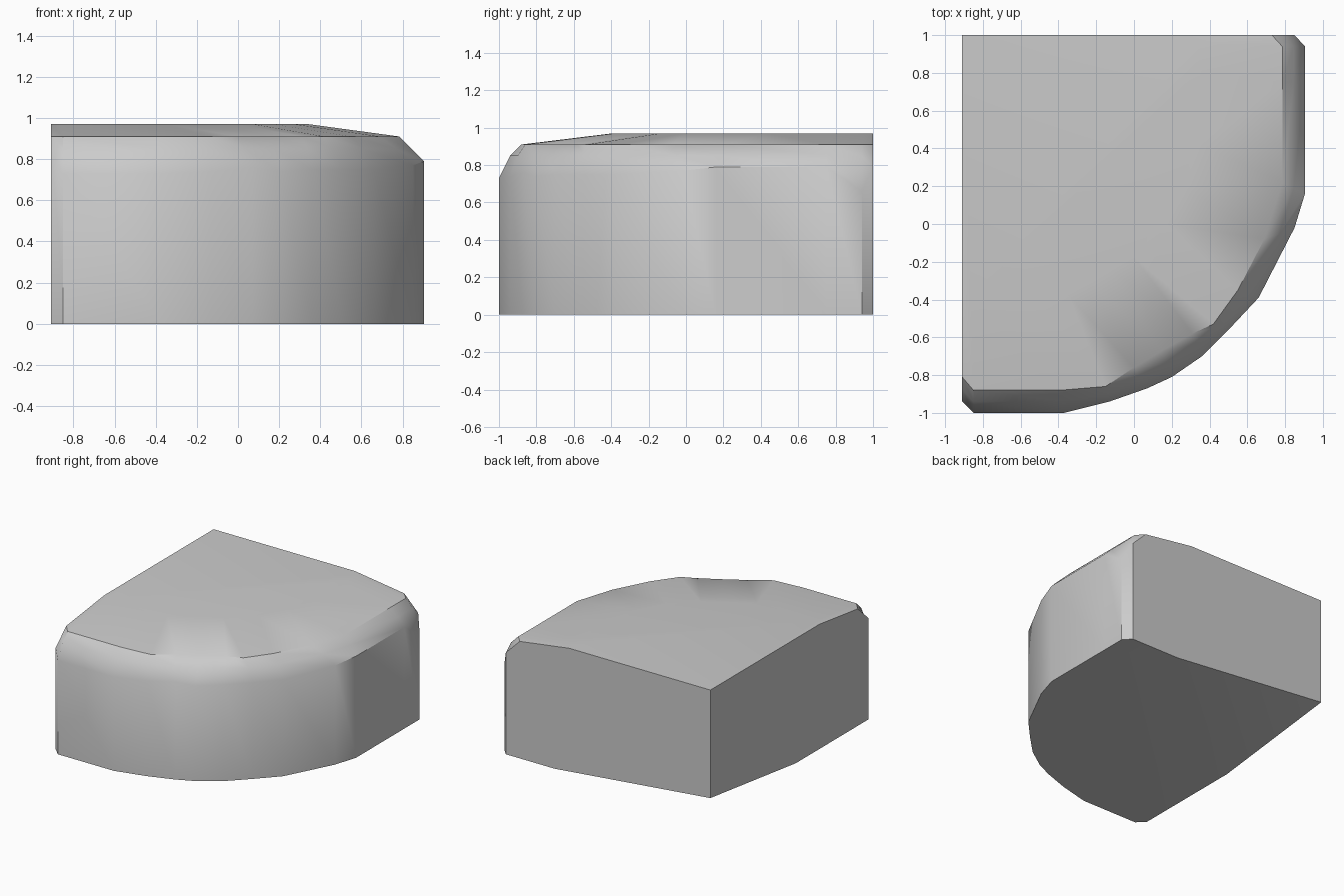
import bpy
import bmesh
from math import radians
from mathutils import Vector

cube = bpy.data.objects.get("Cube")
if cube:
    bpy.data.objects.remove(cube, do_unlink=True)

# Rounded rim, from the back edge round to the left edge:
# outer wall point, height of the wall there, matching inner rim point
RIM = [
    ((0.85, 1), 0.79, (0.73, 1)),
    ((0.905, 0.94), 0.66, (0.785, 0.94)),
    ((0.905, 0.75), 0.79, (0.785, 0.75)),
    ((0.905, 0.16), 0.79, (0.785, 0.22)),
    ((0.85, -0.02), 0.77, (0.69, -0.08)),
    ((0.66, -0.39), 0.75, (0.55, -0.35)),
    ((0.51, -0.55), 0.75, (0.42, -0.53)),
    ((0.36, -0.7), 0.75, (0.31, -0.58)),
    ((0.2, -0.81), 0.74, (0.15, -0.67)),
    ((0.07, -0.87), 0.76, (0, -0.76)),
    ((-0.13, -0.94), 0.74, (-0.15, -0.86)),
    ((-0.37, -1), 0.73, (-0.39, -0.88)),
    ((-0.85, -1), 0.73, (-0.85, -0.88)),
    ((-0.91, -0.94), 0.79, (-0.91, -0.81)),
]
CORNER = Vector((-0.91, 1))
BEVEL_Z, RIM_Z, TOP_Z, CORNER_BOTTOM_Z = 0.85, 0.91, 0.97, 0.13
PLATEAU_SCALE = 0.74

bm = bmesh.new()


def vert(xy, z):
    return bm.verts.new((xy[0], xy[1], z))


# Rings of the block, from the base up to the flat plateau
base, wall, bevel, rim, plateau = [], [], [], [], []
for outer, z, inner in RIM:
    outer, inner = Vector(outer), Vector(inner)
    base.append(vert(outer, 0))
    wall.append(vert(outer, z))
    bevel.append(vert((outer + inner) / 2, BEVEL_Z))
    rim.append(vert(inner, RIM_Z))
    plateau.append(vert(CORNER.lerp(inner, PLATEAU_SCALE), TOP_Z))
rings = [base, wall, bevel, rim, plateau]

# Curved wall, rounded edge and sloping top border
for low, high in zip(rings, rings[1:]):
    for i in range(len(RIM) - 1):
        bm.faces.new((low[i], high[i], high[i + 1], low[i + 1]))

# Flat plateau, raised underside corner and the two straight walls
corner_top = vert(CORNER, TOP_Z)
corner_low = vert(CORNER, CORNER_BOTTOM_Z)
crease_back = vert((0.43, 1), 0)
crease_left = vert((-0.91, -0.05), 0)
bm.faces.new(plateau + [corner_top])
bm.faces.new(base + [crease_left, crease_back])
bm.faces.new((crease_back, crease_left, corner_low))
bm.faces.new([r[0] for r in rings] + [corner_top, corner_low, crease_back])
bm.faces.new([r[-1] for r in rings] + [corner_top, corner_low, crease_left])
bmesh.ops.recalc_face_normals(bm, faces=bm.faces)

mesh = bpy.data.meshes.new("corner_block")
bm.to_mesh(mesh)
bm.free()
block = bpy.data.objects.new("corner_block", mesh)
bpy.context.collection.objects.link(block)

# Plain grey material
grey = bpy.data.materials.new("light_grey")
grey.use_nodes = True
color = (0.6, 0.6, 0.6, 1)
grey.diffuse_color = color
grey.node_tree.nodes["Principled BSDF"].inputs["Base Color"].default_value = color
mesh.materials.append(grey)

# Smooth curves with sharp straight edges
bpy.ops.object.select_all(action="DESELECT")
block.select_set(True)
bpy.context.view_layer.objects.active = block
bpy.ops.object.shade_smooth_by_angle(angle=radians(35))
